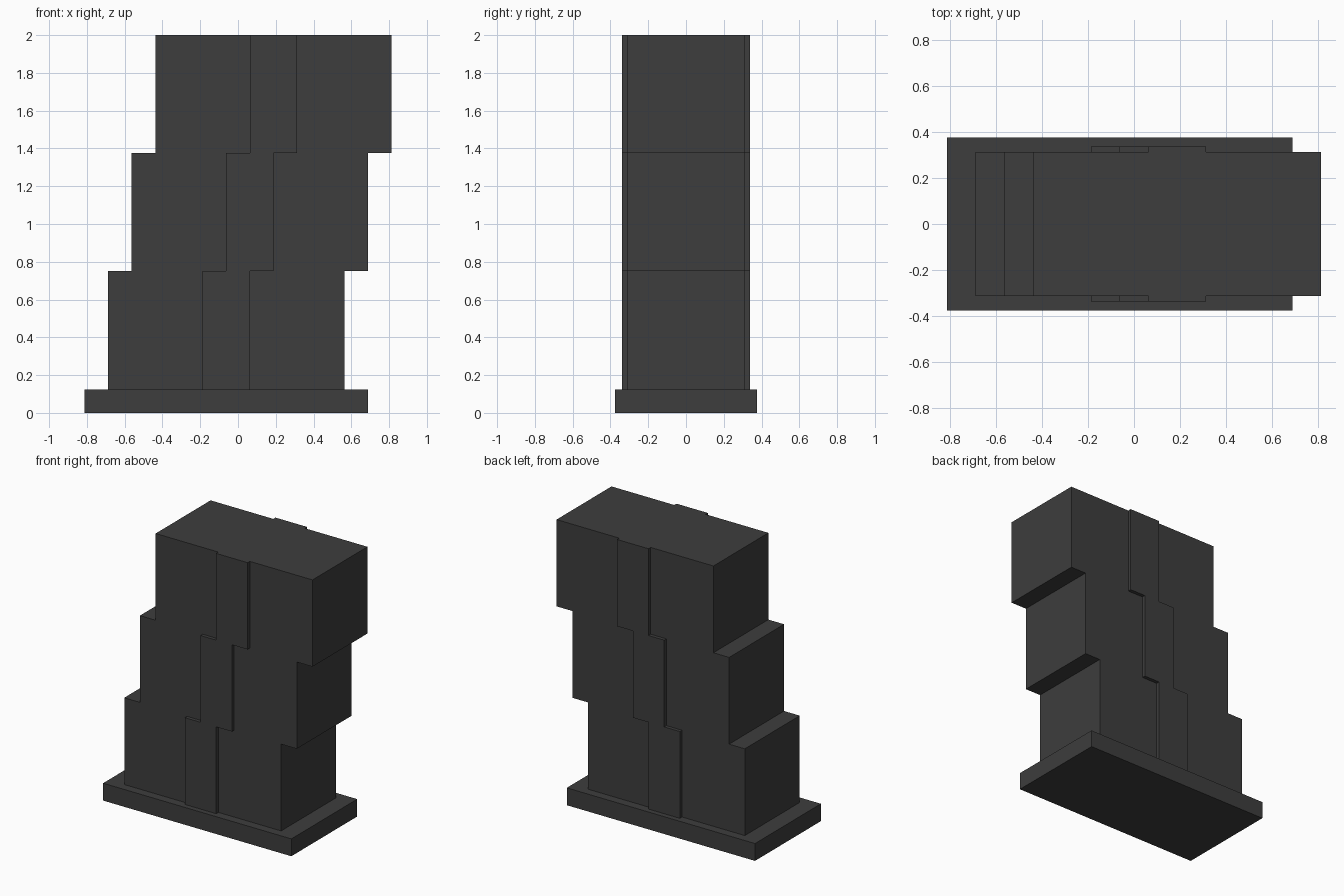
import bpy

cube = bpy.data.objects.get("Cube")
if cube:
    bpy.data.objects.remove(cube, do_unlink=True)

# Single dark grey material
grey = bpy.data.materials.new("dark_grey")
grey.use_nodes = True
colour = (0.047, 0.047, 0.047, 1)
grey.diffuse_color = colour
grey.node_tree.nodes["Principled BSDF"].inputs["Base Color"].default_value = colour


def box(name, x, y, z, width, depth, height):
    """Box centred on x and y, with its underside at z."""
    bpy.ops.mesh.primitive_cube_add(size=1, location=(x, y, z + height / 2))
    obj = bpy.context.object
    obj.name = name
    obj.scale = (width, depth, height)
    bpy.ops.object.transform_apply(location=False, rotation=False, scale=True)
    obj.data.materials.append(grey)
    return obj


BASE_H = 0.125
TIER_H = 0.625
STEP = 0.125
BODY_D = 0.625
STRIP_T = 0.025

# Wide plinth
box("base", -STEP / 2, 0, 0, 1.5, 0.75, BASE_H)

# Three stacked tiers, each stepping sideways, with a raised strip front and back
for i, level in enumerate(("lower", "middle", "upper")):
    x = -STEP / 2 + i * STEP
    z = BASE_H + i * TIER_H
    box(level + "_tier", x, 0, z, 1.25, BODY_D, TIER_H)
    for side, sign in (("front", -1), ("back", 1)):
        y = sign * (BODY_D + STRIP_T) / 2
        box(f"{level}_{side}_strip", x, y, z, 0.25, STRIP_T, TIER_H)
